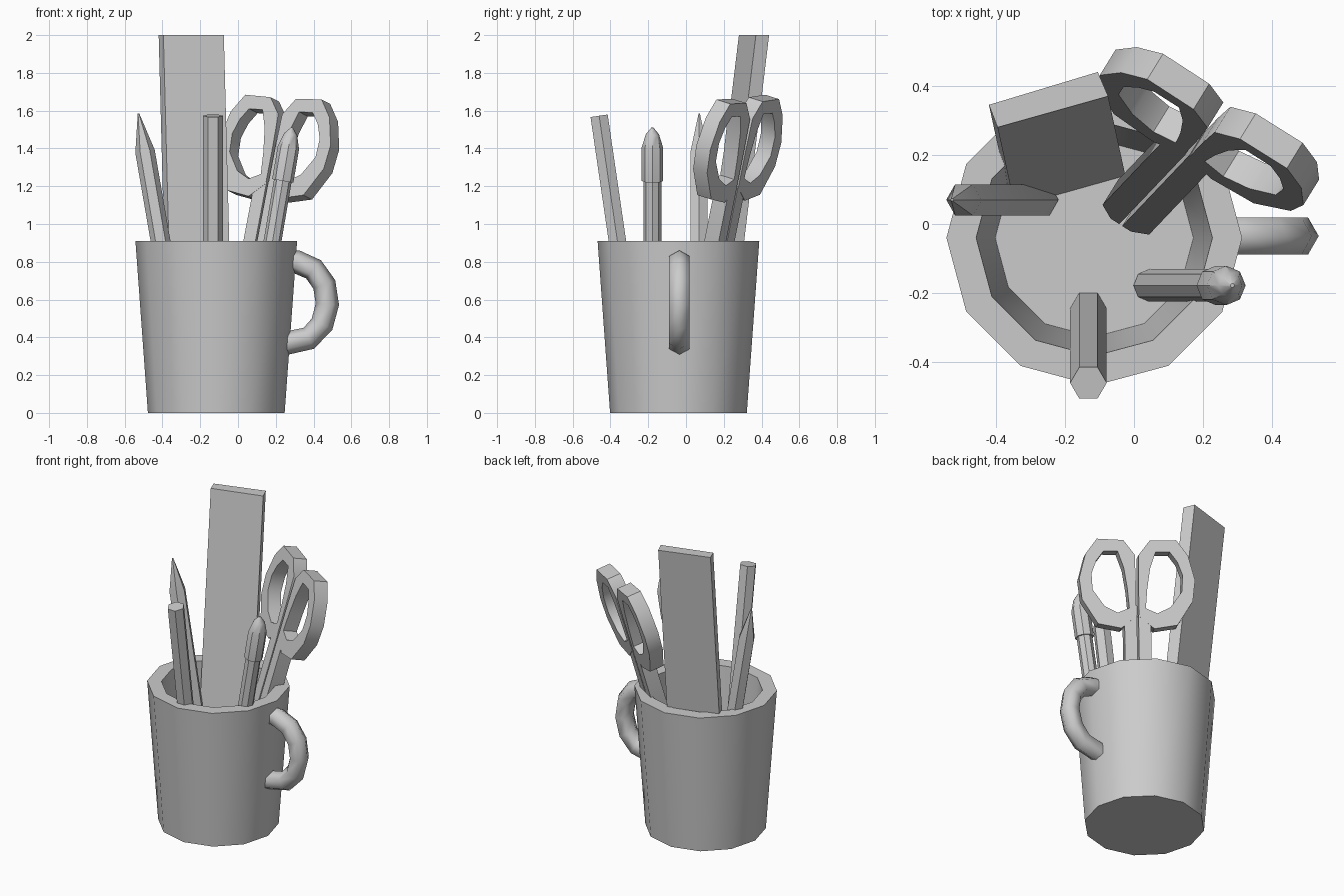
import bpy, bmesh, math
from mathutils import Vector, Matrix

if "Cube" in bpy.data.objects:
    bpy.data.objects.remove(bpy.data.objects["Cube"])

grey = bpy.data.materials.new("plain_grey")
grey.diffuse_color = (0.6, 0.6, 0.6, 1)
grey.use_nodes = True
grey.node_tree.nodes["Principled BSDF"].inputs["Base Color"].default_value = grey.diffuse_color


def finish(name, bm, angle):
    bmesh.ops.recalc_face_normals(bm, faces=bm.faces)
    me = bpy.data.meshes.new(name)
    bm.to_mesh(me)
    bm.free()
    me.materials.append(grey)
    ob = bpy.data.objects.new(name, me)
    bpy.context.collection.objects.link(ob)
    bpy.ops.object.select_all(action='DESELECT')
    ob.select_set(True)
    bpy.context.view_layer.objects.active = ob
    bpy.ops.object.shade_smooth_by_angle(angle=math.radians(angle))
    return ob


def bridge(bm, a, b):
    n = len(a)
    for i in range(n):
        bm.faces.new((a[i], a[(i + 1) % n], b[(i + 1) % n], b[i]))


def turned(name, base, top, profile, sides, angle=40):
    """Lathe a (radius, fraction along axis) profile between two points."""
    base, axis = Vector(base), Vector(top) - Vector(base)
    rot = Vector((0, 0, 1)).rotation_difference(axis)
    bm = bmesh.new()
    rings = []
    for r, t in profile:
        rings.append([bm.verts.new(base + rot @ Vector(
            (r * math.cos(k * math.tau / sides), r * math.sin(k * math.tau / sides),
             t * axis.length))) for k in range(sides)])
    for a, b in zip(rings, rings[1:]):
        bridge(bm, a, b)
    bm.faces.new(rings[0])
    bm.faces.new(rings[-1])
    return finish(name, bm, angle)


# Mug body with hollow inside
turned("mug_body", (-0.115, -0.04, 0), (-0.115, -0.04, 0.91),
       [(0.362, 0), (0.428, 1), (0.342, 1), (0.287, 0.11)], 12)

# Mug handle: six-sided tube along an arc
path = [(0.25, 0.80), (0.31, 0.80), (0.40, 0.76), (0.457, 0.68), (0.473, 0.575),
        (0.445, 0.47), (0.375, 0.395), (0.235, 0.365)]
pts = [Vector((x, -0.035, z)) for x, z in path]
bm = bmesh.new()
rings = []
for i, p in enumerate(pts):
    tan = (pts[min(i + 1, len(pts) - 1)] - pts[max(i - 1, 0)]).normalized()
    side = Vector((0, 1, 0))
    out = side.cross(tan)
    rings.append([bm.verts.new(p + 0.062 * (out * math.cos(k * math.tau / 6)
                                            + side * math.sin(k * math.tau / 6)))
                  for k in range(6)])
for a, b in zip(rings, rings[1:]):
    bridge(bm, a, b)
bm.faces.new(rings[0])
bm.faces.new(rings[-1])
finish("mug_handle", bm, 62)

# Pencils and pen
turned("sharp_pencil", (-0.27, 0.07, 0.1), (-0.527, 0.07, 1.585),
       [(0.052, 0), (0.052, 0.865), (0.004, 1)], 6)
turned("flat_pencil", (-0.132, -0.245, 0.1), (-0.132, -0.46, 1.573),
       [(0.053, 0), (0.053, 1)], 6)
turned("pen", (0.045, -0.178, 0.1), (0.285, -0.178, 1.51),
       [(0.047, 0), (0.047, 0.8), (0.057, 0.8), (0.057, 0.925),
        (0.035, 0.975), (0.006, 1)], 8)

# Ruler leaning on the rim
bm = bmesh.new()
corners = [(-0.42, 0.345), (-0.105, 0.44), (-0.075, 0.37), (-0.395, 0.28)]
upper = [bm.verts.new((x, y, 2)) for x, y in corners]
lower = [bm.verts.new((x + 0.05, y - 0.23, 0.1)) for x, y in corners]
bridge(bm, upper, lower)
bm.faces.new(upper)
bm.faces.new(lower)
finish("ruler", bm, 30)

# Scissors: outlines in a tilted plane, mirrored across the long axis
v_dir = Vector((0.19, 0.20, 1)).normalized()
u_dir = Vector((0.845, -0.535, -0.04))
u_dir = (u_dir - v_dir * u_dir.dot(v_dir)).normalized()
n_dir = v_dir.cross(u_dir)
centre = Vector((0.213, 0.274, 1.395))
outer = [(.24, .275), (.08, .27), (.012, .18), (.008, 0), (.008, -.2),
         (.1, -.275), (.24, -.25), (.335, -.1), (.35, .03), (.31, .18)]
hole = [(.2, .2), (.115, .2), (.08, .1), (.06, -.03), (.05, -.15),
        (.12, -.18), (.2, -.14), (.27, -.04), (.275, .06), (.245, .14)]
blade = [(.005, -.19), (.005, -1.25), (.035, -1.25), (.08, -1.17), (.08, -.24)]


def layer(bm, pts2, s, w):
    return [bm.verts.new(centre + u_dir * u * s + v_dir * v + n_dir * w) for u, v in pts2]


for s, label in ((-1, "left"), (1, "right")):
    bm = bmesh.new()
    of, ob_, hf, hb = (layer(bm, q, s, w) for q, w in
                       ((outer, -.045), (outer, .045), (hole, -.045), (hole, .045)))
    for a, b in ((of, ob_), (ob_, hb), (hb, hf), (hf, of)):
        bridge(bm, a, b)
    finish("scissor_grip_" + label, bm, 40)
    bm = bmesh.new()
    f, b = layer(bm, blade, s, -.044), layer(bm, blade, s, .044)
    bridge(bm, f, b)
    bm.faces.new(f)
    bm.faces.new(b)
    finish("scissor_blade_" + label, bm, 30)
